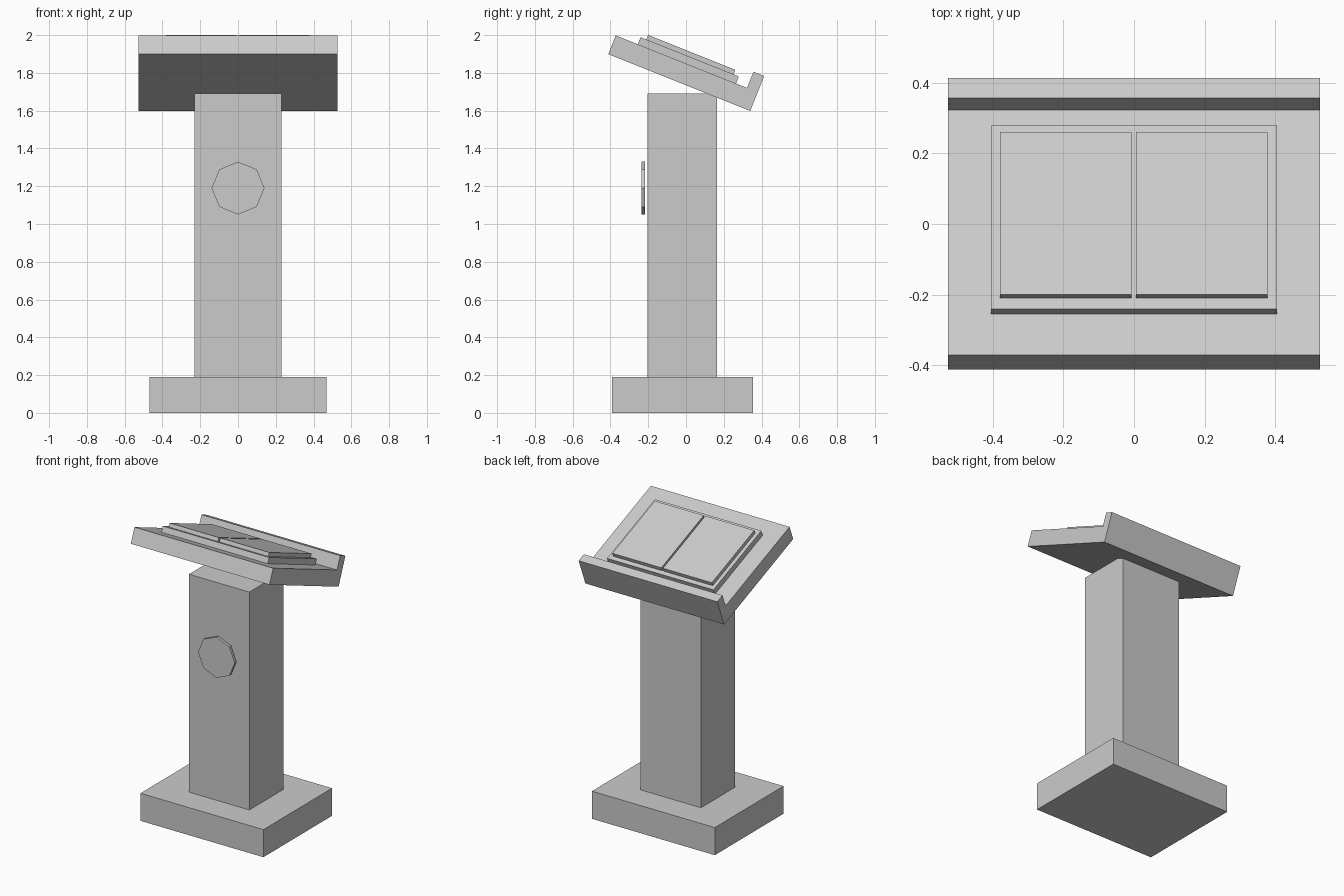
import bpy, bmesh, math
from mathutils import Matrix

if "Cube" in bpy.data.objects:
    bpy.data.objects.remove(bpy.data.objects["Cube"])

TILT = math.radians(21.8)
ORIGIN = (-0.412, 1.899)          # lower front edge of the sloped desk (y, z)


def finish(name, bm):
    bmesh.ops.recalc_face_normals(bm, faces=bm.faces)
    mesh = bpy.data.meshes.new(name)
    bm.to_mesh(mesh)
    bm.free()
    obj = bpy.data.objects.new(name, mesh)
    bpy.context.collection.objects.link(obj)
    return obj


def prism(name, x0, x1, profile):
    """Extrude a (y, z) profile from x0 to x1."""
    bm = bmesh.new()
    face = bm.faces.new([bm.verts.new((x0, y, z)) for y, z in profile])
    ext = bmesh.ops.extrude_face_region(bm, geom=[face])["geom"]
    verts = [g for g in ext if isinstance(g, bmesh.types.BMVert)]
    bmesh.ops.translate(bm, verts=verts, vec=(x1 - x0, 0, 0))
    return finish(name, bm)


def rect(a0, a1, b0, b1):
    return [(a0, b0), (a1, b0), (a1, b1), (a0, b1)]


def sloped(points):
    """Turn (along slope, off slope) points into (y, z)."""
    c, s = math.cos(TILT), math.sin(TILT)
    return [(ORIGIN[0] + u * c + v * s, ORIGIN[1] - u * s + v * c) for u, v in points]


# Plinth and column
prism("base", -0.468, 0.468, rect(-0.392, 0.355, 0, 0.19))
prism("column", -0.23, 0.23, rect(-0.205, 0.165, 0.19, 1.69))

# Octagonal emblem floating just off the column front
bm = bmesh.new()
bmesh.ops.create_cone(bm, cap_ends=True, segments=8, radius1=0.14, radius2=0.14, depth=0.018,
                      matrix=Matrix.Translation((0, -0.226, 1.19)) @ Matrix.Rotation(math.pi / 2, 4, 'X'))
finish("front_disc", bm)

# Sloped desk with raised lip
prism("desk", -0.528, 0.528, sloped([(0, 0), (0.81, 0), (0.81, 0.199), (0.749, 0.199),
                                     (0.749, 0.107), (0, 0.107)]))

# Open book: cover and two page blocks
prism("book_cover", -0.405, 0.405, sloped(rect(0.126, 0.686, 0.107, 0.147)))
for name, x0, x1 in (("left_pages", -0.38, -0.007), ("right_pages", 0.005, 0.378)):
    prism(name, x0, x1, sloped(rect(0.159, 0.656, 0.147, 0.173)))
